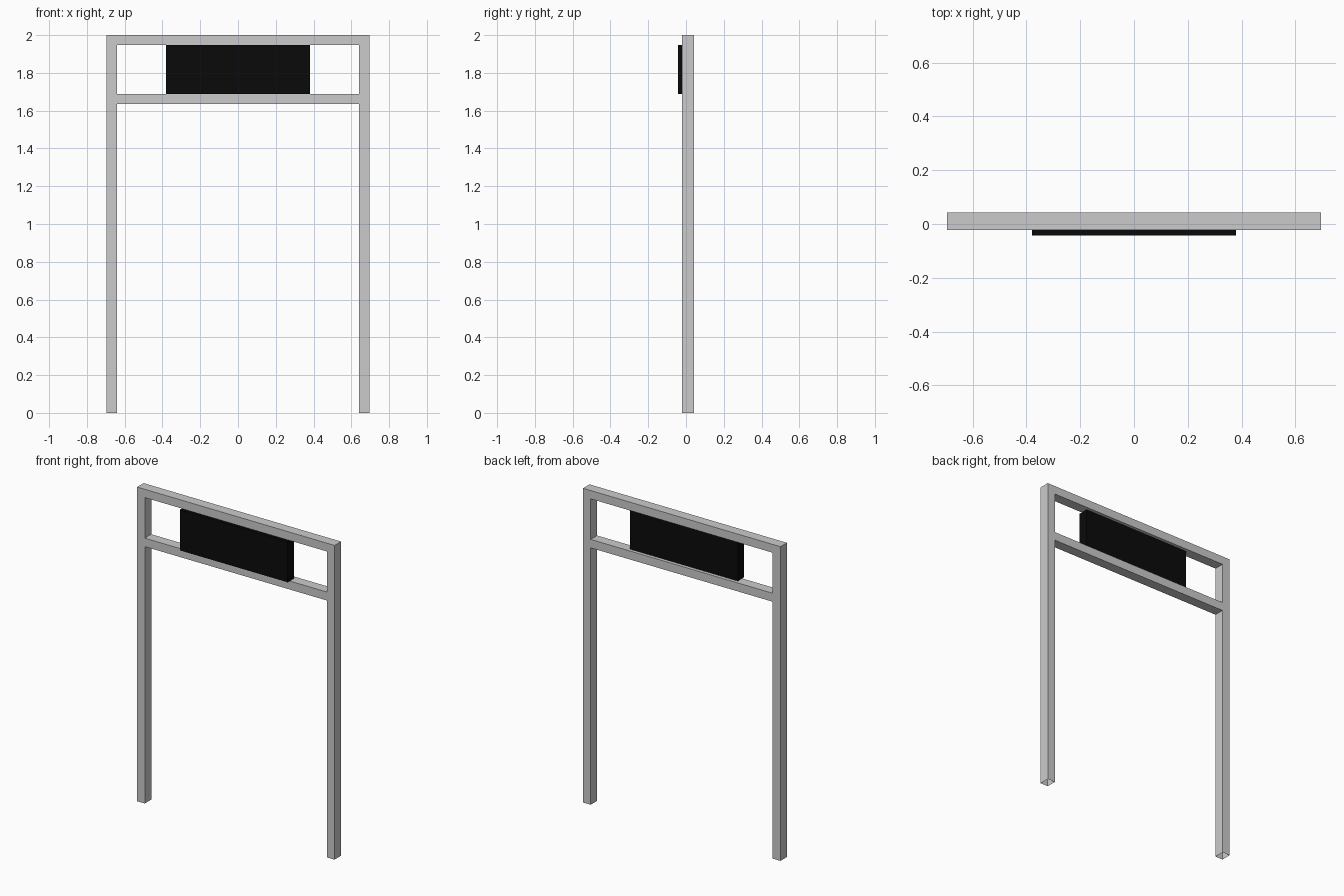
import bpy, bmesh
from mathutils import Vector

if "Cube" in bpy.data.objects:
    bpy.data.objects.remove(bpy.data.objects["Cube"])

Y_FRONT, Y_BACK = -0.022, 0.043


def finish(bm, name):
    mesh = bpy.data.meshes.new(name)
    bm.to_mesh(mesh)
    bm.free()
    obj = bpy.data.objects.new(name, mesh)
    bpy.context.collection.objects.link(obj)
    return obj


# Frame: one continuous square tube, laid out as cells of a grid in the front plane
xs = [-0.695, -0.641, 0.641, 0.695]
zs = [0, 1.635, 1.689, 1.947, 2.0]
bm = bmesh.new()
for i in range(3):
    for k in range(4):
        if i == 1 and k in (0, 2):
            continue  # openings between the posts
        corners = [(xs[i], zs[k]), (xs[i + 1], zs[k]),
                   (xs[i + 1], zs[k + 1]), (xs[i], zs[k + 1])]
        bm.faces.new([bm.verts.new((x, Y_FRONT, z)) for x, z in corners])
bmesh.ops.remove_doubles(bm, verts=bm.verts, dist=1e-4)
ext = bmesh.ops.extrude_face_region(bm, geom=bm.faces[:], use_keep_orig=True)
moved = [g for g in ext["geom"] if isinstance(g, bmesh.types.BMVert)]
bmesh.ops.translate(bm, verts=moved, vec=Vector((0, Y_BACK - Y_FRONT, 0)))
bmesh.ops.recalc_face_normals(bm, faces=bm.faces)
# Post feet are open tube ends
feet = [f for f in bm.faces if all(v.co.z < 1e-4 for v in f.verts)]
bmesh.ops.delete(bm, geom=feet, context='FACES_ONLY')
finish(bm, "post_and_rail_frame")

# Sign panel: black box between the rails, shifted towards the front
bm = bmesh.new()
bmesh.ops.create_cube(bm, size=1)
bmesh.ops.scale(bm, verts=bm.verts, vec=(0.76, 0.065, 0.258))
bmesh.ops.translate(bm, verts=bm.verts, vec=(0, -0.0105, 1.818))
panel = finish(bm, "sign_panel")
black = bpy.data.materials.new("black")
black.diffuse_color = (0.003, 0.003, 0.003, 1)
black.use_nodes = True
black.node_tree.nodes["Principled BSDF"].inputs["Base Color"].default_value = black.diffuse_color
panel.data.materials.append(black)
